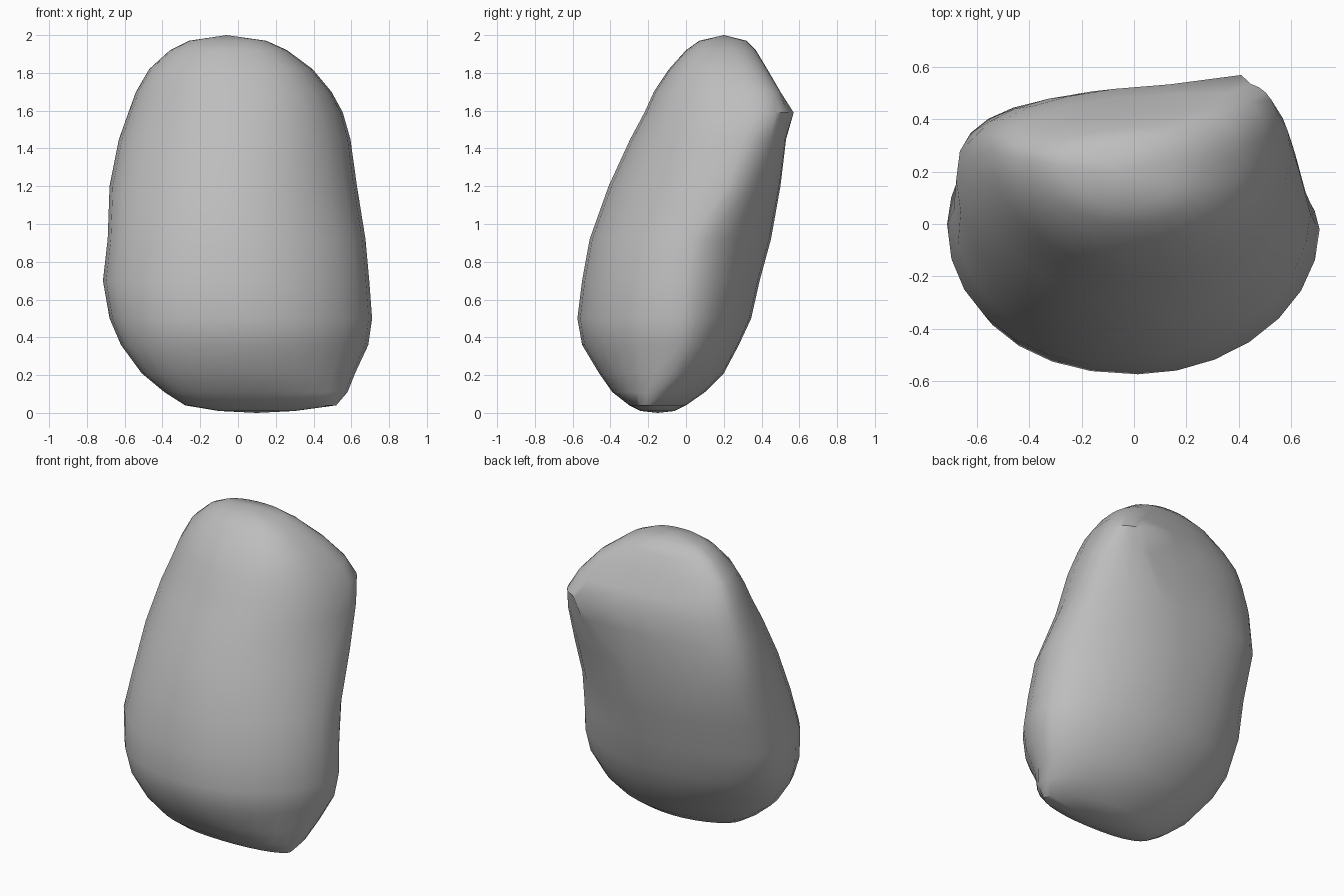
import bpy
import bmesh
from math import cos, sin, pi

default_cube = bpy.data.objects.get("Cube")
if default_cube:
    bpy.data.objects.remove(default_cube, do_unlink=True)


def make_material(name, colour):
    material = bpy.data.materials.new(name)
    material.use_nodes = True
    material.diffuse_color = colour
    material.node_tree.nodes["Principled BSDF"].inputs["Base Color"].default_value = colour
    return material


def corner_power(z, at_back, at_right):
    """Roundness of one corner at a height: lower is boxier."""
    if at_back and at_right:
        return 1.08 - 0.3 * max(0, z - 1)
    if at_back:
        return 0.74 + 0.3 * abs(z - 1.2)
    if at_right:
        return 1.03 - 0.35 * max(0, z - 1.2)
    return min(1.03, 0.8 + 0.2 * z)


def section_points(section, segments):
    """One level outline: four superellipse quarters joining its extreme points."""
    z, left_x, left_y, right_x, right_y, front_y, back_x, back_y = section
    front_x = (left_x + right_x) / 2
    points = []
    for step in range(segments):
        angle = 2 * pi * step / segments
        c, s = cos(angle), sin(angle)
        middle_x, end_y = (back_x, back_y) if s > 0 else (front_x, front_y)
        side_x, side_y = (right_x, right_y) if c > 0 else (left_x, left_y)
        power = corner_power(z, s > 0, c > 0)
        x = middle_x + (side_x - middle_x) * abs(c) ** power
        y = side_y + (end_y - side_y) * abs(s) ** power
        points.append((x, y, z))
    return points


def loft(name, sections, bottom, top, segments, spur_level, material):
    bm = bmesh.new()
    rings = [[bm.verts.new(p) for p in section_points(s, segments)] for s in sections]
    # pinched spur high on the back
    rings[spur_level][segments // 4].co.y += 0.03
    for lower, upper in zip(rings, rings[1:]):
        for i in range(segments):
            j = (i + 1) % segments
            bm.faces.new((lower[i], lower[j], upper[j], upper[i]))
    # close both ends with shallow fans
    for ring, tip in ((rings[0], bottom), (rings[-1], top)):
        centre = bm.verts.new(tip)
        for i in range(segments):
            bm.faces.new((ring[i], ring[(i + 1) % segments], centre))
    bmesh.ops.recalc_face_normals(bm, faces=bm.faces)
    mesh = bpy.data.meshes.new(name)
    bm.to_mesh(mesh)
    bm.free()
    mesh.materials.append(material)
    boulder = bpy.data.objects.new(name, mesh)
    bpy.context.collection.objects.link(boulder)
    return boulder


# Height, left-hand edge x y, right-hand edge x y, front y, back x y
sections = [
    (.01, -.1, -.15, .3, -.17, -.24, .1, -.06),
    (.04, -.28, -.17, .52, -.2, -.3, .1, 0),
    (.11, -.39, -.16, .58, -.16, -.39, .1, .1),
    (.21, -.51, -.14, .62, -.08, -.46, .08, .2),
    (.36, -.62, -.08, .69, -.03, -.55, .04, .28),
    (.5, -.68, -.03, .71, -.02, -.575, 0, .345),
    (.7, -.715, 0, .695, 0, -.55, 0, .39),
    (.92, -.69, .05, .675, .04, -.51, 0, .45),
    (1.2, -.68, .17, .63, .21, -.41, .06, .5),
    (1.45, -.63, .25, .595, .3, -.295, .32, .53),
    (1.59, -.58, .27, .555, .35, -.22, .41, .54),
    (1.7, -.54, .28, .495, .33, -.17, .35, .5),
    (1.82, -.47, .26, .395, .27, -.09, .24, .43),
    (1.92, -.36, .24, .26, .22, 0, .06, .37),
    (1.97, -.26, .22, .15, .21, .07, -.03, .32),
]
stone_grey = make_material("stone grey", (.51, .51, .51, 1))
boulder = loft("boulder", sections, (.1, -.15, 0), (-.06, .2, 2), 28, 10, stone_grey)

bpy.ops.object.select_all(action="DESELECT")
boulder.select_set(True)
bpy.context.view_layer.objects.active = boulder
bpy.ops.object.shade_smooth_by_angle(angle=pi / 5)
